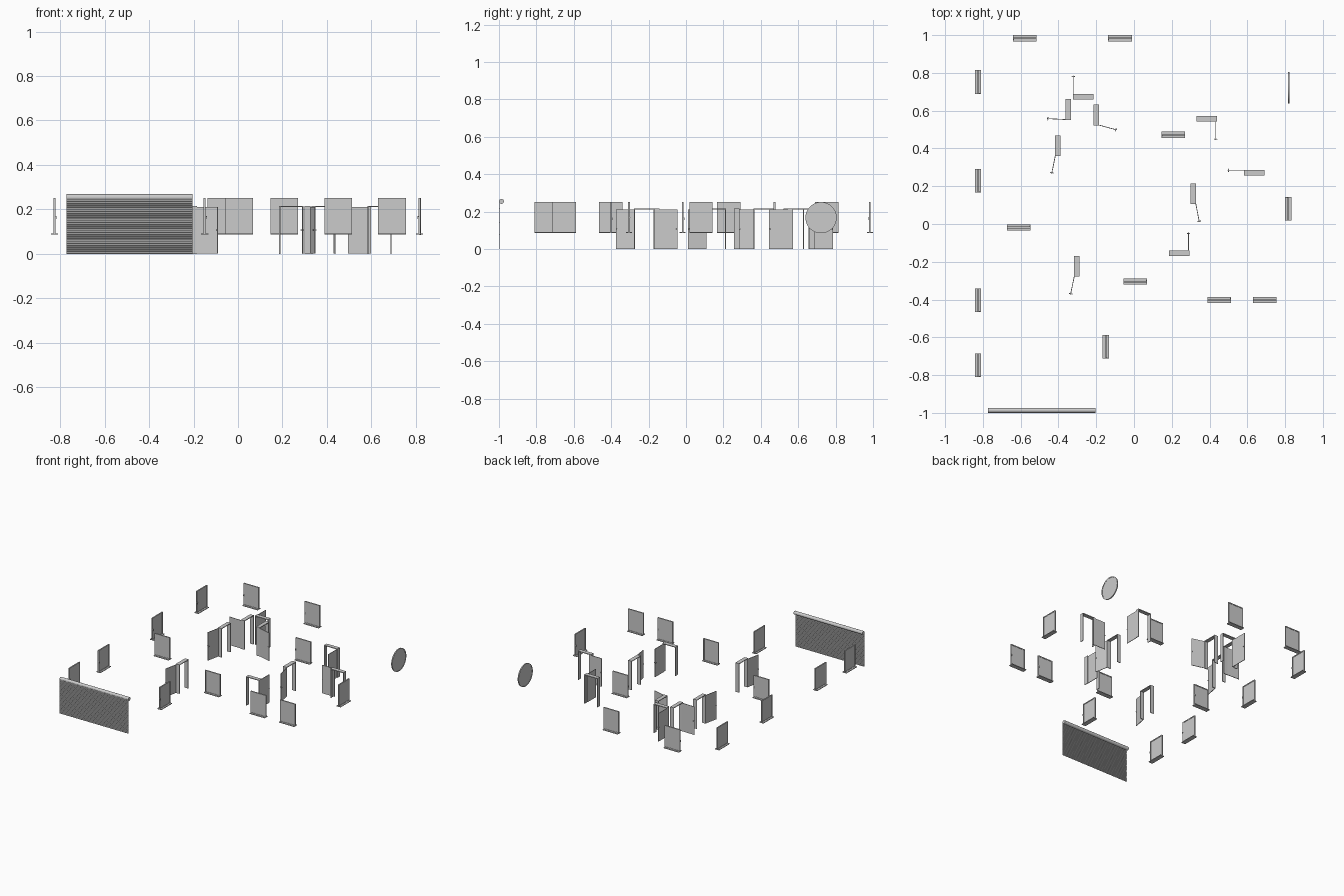
import bpy, bmesh, math
from mathutils import Matrix, Vector

if "Cube" in bpy.data.objects:
    bpy.data.objects.remove(bpy.data.objects["Cube"])


def box(bm, x0, x1, y0, y1, z0, z1):
    m = Matrix.Translation(((x0 + x1) / 2, (y0 + y1) / 2, (z0 + z1) / 2))
    m = m @ Matrix.Diagonal((x1 - x0, y1 - y0, z1 - z0, 1))
    bmesh.ops.create_cube(bm, size=1, matrix=m)


def finish(bm, name, loc=(0, 0, 0), rot=0, smooth=False):
    bmesh.ops.recalc_face_normals(bm, faces=bm.faces)
    me = bpy.data.meshes.new(name)
    bm.to_mesh(me)
    bm.free()
    ob = bpy.data.objects.new(name, me)
    bpy.context.collection.objects.link(ob)
    ob.location = loc
    ob.rotation_euler.z = rot
    if smooth:
        bpy.context.view_layer.objects.active = ob
        ob.select_set(True)
        bpy.ops.object.shade_smooth_by_angle()
        ob.select_set(False)
    return ob


def cyl(bm, r, depth, matrix, n=16):
    bmesh.ops.create_cone(bm, cap_ends=True, segments=n, radius1=r, radius2=r,
                          depth=depth, matrix=matrix)


# Windows: local x is the width, local +y is the room side
def window(x, y, deg):
    w, t, z0, z1, b = 0.0625, 0.0045, 0.086, 0.251, 0.007
    rot = math.radians(deg)
    bm = bmesh.new()
    for s in (-1, 1):
        box(bm, *sorted((s * w, s * (w - b))), -t, t, z0, z1)
    box(bm, -w + b, w - b, -t, t, z1 - b, z1)
    box(bm, -w + b, w - b, -t, t, z0, z0 + b)
    finish(bm, "window_frame", (x, y, 0), rot)
    bm = bmesh.new()
    box(bm, -w + b, w - b, -0.002, 0.002, z0 + b, z1 - b)
    finish(bm, "window_glass", (x, y, 0), rot)
    bm = bmesh.new()
    box(bm, -w, w, t, 0.0165, z0, z0 + 0.005)
    box(bm, -w, w, -0.0165, -t, z0, z0 + 0.005)
    finish(bm, "window_sill", (x, y, 0), rot)
    bm = bmesh.new()
    box(bm, w - 0.005, w - 0.002, t, 0.009, 0.166, 0.170)
    box(bm, w - 0.005, w - 0.002, 0.0075, 0.0095, 0.156, 0.170)
    finish(bm, "window_handle", (x, y, 0), rot)


for x, y, deg in [(-0.578, 0.983, 180), (-0.074, 0.983, 180), (-0.610, -0.018, 0),
                  (0.006, -0.305, 0), (0.208, 0.473, 180), (0.451, -0.402, 0),
                  (0.693, -0.402, 0), (-0.826, 0.752, -90), (-0.826, 0.229, -90),
                  (-0.826, -0.403, -90), (-0.826, -0.748, -90),
                  (-0.150, -0.650, -90), (0.817, 0.080, 90)]:
    window(x, y, deg)


# Round window: ring with a thin glass disc
def round_window(x, y, z, r):
    turn = Matrix.Rotation(math.pi / 2, 4, 'Y')
    bm = bmesh.new()
    n, sec = 48, [(r, -0.004), (r, 0.004), (r - 0.006, 0.004), (r - 0.006, -0.004)]
    rings = [[bm.verts.new((h, q * math.cos(a), q * math.sin(a))) for q, h in sec]
             for a in (2 * math.pi * i / n for i in range(n))]
    for i in range(n):
        a, b = rings[i], rings[(i + 1) % n]
        for j in range(4):
            k = (j + 1) % 4
            bm.faces.new((a[j], b[j], b[k], a[k]))
    finish(bm, "round_window_frame", (x, y, z), smooth=True)
    bm = bmesh.new()
    cyl(bm, r - 0.006, 0.004, turn, n)
    finish(bm, "round_window_glass", (x, y, z), smooth=True)


round_window(0.82, 0.722, 0.168, 0.0835)


# Doors: lining around the opening plus an open leaf from hinge to tip
def door(x, y, deg, hinge, tip):
    w, d, h, t = 0.0545, 0.0145, 0.216, 0.005
    bm = bmesh.new()
    for s in (-1, 1):
        box(bm, *sorted((s * w, s * (w - t))), -d, d, 0, h - t)
    box(bm, -w, w, -d, d, h - t, h)
    finish(bm, "door_frame", (x, y, 0), math.radians(deg))
    v = Vector(tip) - Vector(hinge)
    rot = math.atan2(v.y, v.x)
    length = v.length
    bm = bmesh.new()
    box(bm, 0, length, -0.002, 0.002, 0.001, h - t)
    finish(bm, "door_leaf", (*hinge, 0), rot)
    bm = bmesh.new()
    cyl(bm, 0.0012, 0.012, Matrix.Translation((length - 0.005, 0, 0.107))
        @ Matrix.Rotation(math.pi / 2, 4, 'X'), 8)
    for s in (-1, 1):
        bmesh.ops.create_icosphere(bm, subdivisions=2, radius=0.003,
                                   matrix=Matrix.Translation((length - 0.005, s * 0.006, 0.107)))
    finish(bm, "door_knob", (*hinge, 0), rot, True)


door(-0.268, 0.673, 0, (-0.321, 0.685), (-0.321, 0.785))
door(-0.347, 0.606, 90, (-0.361, 0.553), (-0.461, 0.558))
door(-0.200, 0.577, 90, (-0.187, 0.524), (-0.091, 0.498))
door(-0.403, 0.415, 90, (-0.416, 0.364), (-0.436, 0.266))
door(0.385, 0.557, 0, (0.433, 0.544), (0.433, 0.444))
door(0.637, 0.271, 0, (0.598, 0.284), (0.495, 0.284))
door(0.313, 0.160, 90, (0.327, 0.108), (0.346, 0.010))
door(0.240, -0.156, 0, (0.289, -0.144), (0.289, -0.045))
door(-0.303, -0.224, 90, (-0.316, -0.276), (-0.336, -0.374))

# Garage shutter: ribbed curtain and the roller above it
X0, X1, SLATS, TOP = -0.772, -0.205, 27, 0.255
bm = bmesh.new()
step = TOP / SLATS
prof = []
for i in range(SLATS):
    prof += [(-0.997, i * step), (-1.0, i * step + 0.2 * step), (-1.0, i * step + 0.8 * step)]
prof.append((-0.997, TOP))
rows = []
for y, z in prof:
    rows.append([bm.verts.new(p) for p in ((X0, y, z), (X1, y, z),
                                           (X1, y + 0.003, z), (X0, y + 0.003, z))])
for a, b in zip(rows, rows[1:]):
    for j in range(4):
        k = (j + 1) % 4
        bm.faces.new((a[j], a[k], b[k], b[j]))
bm.faces.new(rows[0])
bm.faces.new(rows[-1])
finish(bm, "garage_shutter")
bm = bmesh.new()
cyl(bm, 0.013, X1 - X0, Matrix.Translation(((X0 + X1) / 2, -0.9865, 0.255))
    @ Matrix.Rotation(math.pi / 2, 4, 'Y'), 20)
finish(bm, "shutter_roller", smooth=True)
